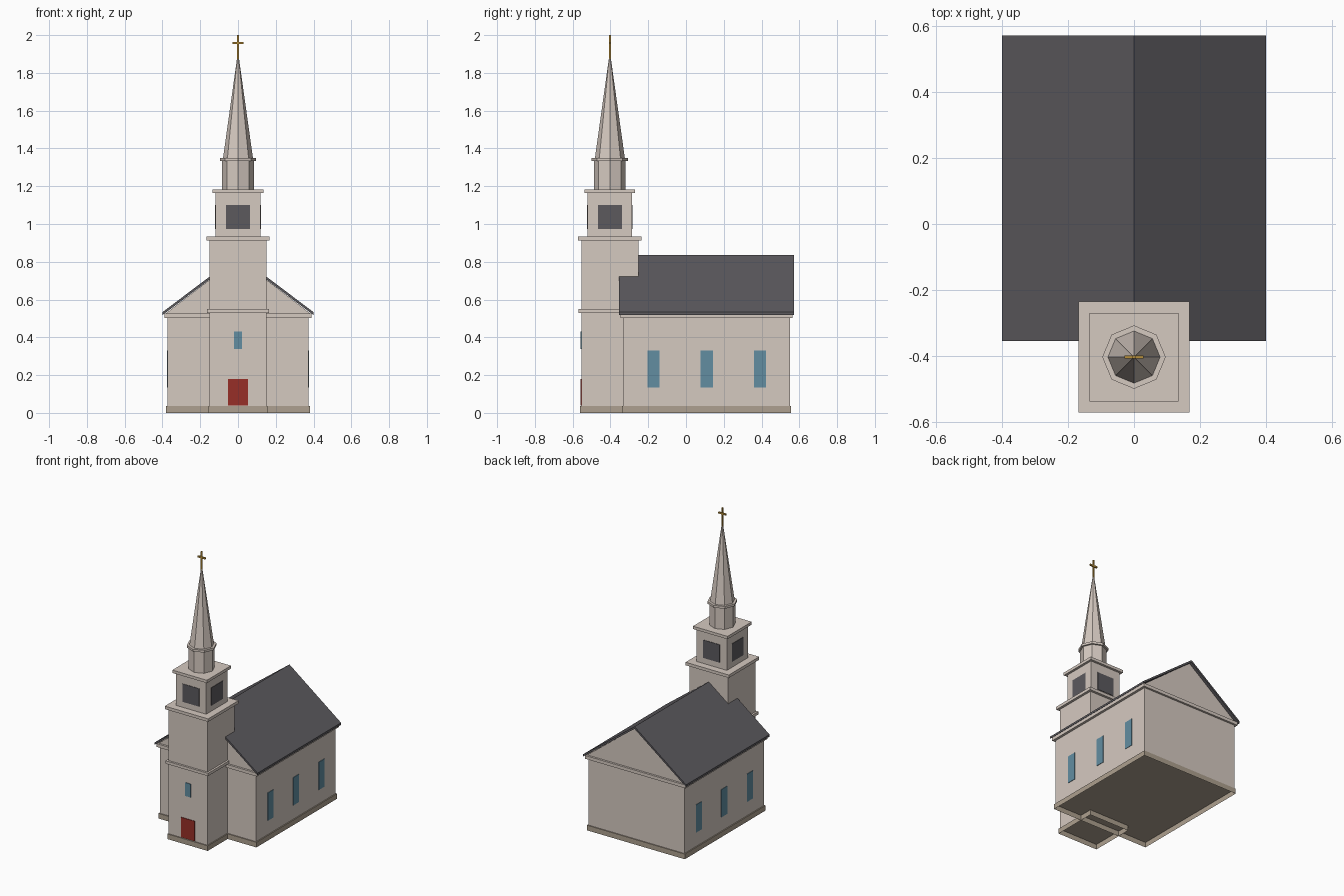
import bpy, bmesh, math
from mathutils import Matrix

if "Cube" in bpy.data.objects:
    bpy.data.objects.remove(bpy.data.objects["Cube"])


def material(name, rgb):
    m = bpy.data.materials.new(name)
    m.use_nodes = True
    col = [(c / 255) ** 2.2 for c in rgb] + [1]
    m.diffuse_color = col
    m.node_tree.nodes["Principled BSDF"].inputs["Base Color"].default_value = col
    return m


CREAM = material("warm white paint", (212, 200, 191))
STONE = material("foundation stone", (172, 159, 142))
SLATE = material("dark slate", (92, 90, 94))
GLASS = material("blue glass", (98, 140, 160))
RED = material("red door paint", (150, 50, 44))
GOLD = material("gold", (184, 142, 58))


def finish(name, bm, mat):
    bmesh.ops.recalc_face_normals(bm, faces=bm.faces)
    me = bpy.data.meshes.new(name)
    bm.to_mesh(me)
    bm.free()
    me.materials.append(mat)
    ob = bpy.data.objects.new(name, me)
    bpy.context.collection.objects.link(ob)
    return ob


def box(name, x, y, z, mat, open_bottom=False):
    """Box from (low, high) ranges on each axis."""
    bm = bmesh.new()
    mid = [(a + b) / 2 for a, b in (x, y, z)]
    size = [b - a for a, b in (x, y, z)]
    bmesh.ops.create_cube(bm, size=1, matrix=Matrix.Translation(mid) @ Matrix.Diagonal(size + [1]))
    if open_bottom:
        low = [f for f in bm.faces if f.calc_center_median().z < z[0] + 1e-5]
        bmesh.ops.delete(bm, geom=low, context="FACES")
    return finish(name, bm, mat)


def prism(name, profile, y, mat):
    """Extrude an (x, z) profile along y."""
    bm = bmesh.new()
    face = bm.faces.new([bm.verts.new((px, y[0], pz)) for px, pz in profile])
    new = bmesh.ops.extrude_face_region(bm, geom=[face])["geom"]
    verts = [v for v in new if isinstance(v, bmesh.types.BMVert)]
    bmesh.ops.translate(bm, verts=verts, vec=(0, y[1] - y[0], 0))
    return finish(name, bm, mat)


TY = -0.403  # tower centre line


def tier(name, half, z, mat=CREAM, **kw):
    return box(name, (-half, half), (TY - half, TY + half), z, mat, **kw)


def octagon(name, r1, r2, z):
    bm = bmesh.new()
    bmesh.ops.create_cone(bm, cap_ends=True, segments=8, radius1=r1, radius2=r2, depth=z[1] - z[0],
                          matrix=Matrix.Translation((0, TY, (z[0] + z[1]) / 2)))
    return finish(name, bm, CREAM)


# Nave
FRONT, BACK = -0.333, 0.55
box("nave_foundation", (-0.38, 0.38), (FRONT - 0.006, BACK + 0.006), (0, 0.036), STONE, open_bottom=True)
box("nave_walls", (-0.373, 0.373), (FRONT, BACK), (0.0365, 0.51), CREAM)
box("nave_cornice", (-0.39, 0.39), (FRONT - 0.014, BACK + 0.014), (0.503, 0.526), CREAM)
prism("gable", [(-0.383, 0.526), (0.383, 0.526), (0, 0.82)], (FRONT, BACK), CREAM)
prism("roof", [(-0.4, 0.518), (-0.4, 0.533), (0, 0.835), (0.4, 0.533), (0.4, 0.518), (0, 0.819)],
      (FRONT - 0.022, BACK + 0.021), SLATE)

# Nave windows on both sides
for side, s in (("left", 1), ("right", -1)):
    for i, wy in enumerate((-0.173, 0.11, 0.392)):
        xs = sorted((s * 0.372, s * 0.376))
        box(f"{side}_window_{i + 1}", xs, (wy - 0.032, wy + 0.032), (0.135, 0.33), GLASS)

# Tower tiers
tier("tower_foundation", 0.157, (0, 0.036), STONE, open_bottom=True)
tier("tower_base", 0.151, (0.0365, 0.92))
tier("tower_band", 0.165, (0.53, 0.55))
tier("tower_cornice", 0.168, (0.913, 0.934))
tier("belfry", 0.118, (0.934, 1.17))
tier("belfry_cornice", 0.134, (1.163, 1.183))

# Door and small window on the tower front
box("door", (-0.053, 0.053), (TY - 0.155, TY - 0.15), (0.04, 0.18), RED)
box("tower_window", (-0.022, 0.022), (TY - 0.155, TY - 0.15), (0.338, 0.432), GLASS)

# Belfry openings on all four faces
for i, name in enumerate(("front", "left", "back", "right")):
    ob = box(f"belfry_opening_{name}", (-0.064, 0.064), (-0.121, -0.117), (0.974, 1.1), SLATE)
    ob.data.transform(Matrix.Translation((0, TY, 0)) @ Matrix.Rotation(i * math.pi / 2, 4, "Z"))

# Lantern, spire and cross
octagon("lantern", 0.084, 0.084, (1.183, 1.34))
octagon("lantern_cornice", 0.096, 0.096, (1.334, 1.35))
octagon("spire", 0.079, 0.002, (1.35, 1.9))
box("cross_post", (-0.005, 0.005), (TY - 0.005, TY + 0.005), (1.87, 2.0), GOLD)
box("cross_arm", (-0.029, 0.029), (TY - 0.005, TY + 0.005), (1.953, 1.964), GOLD)
